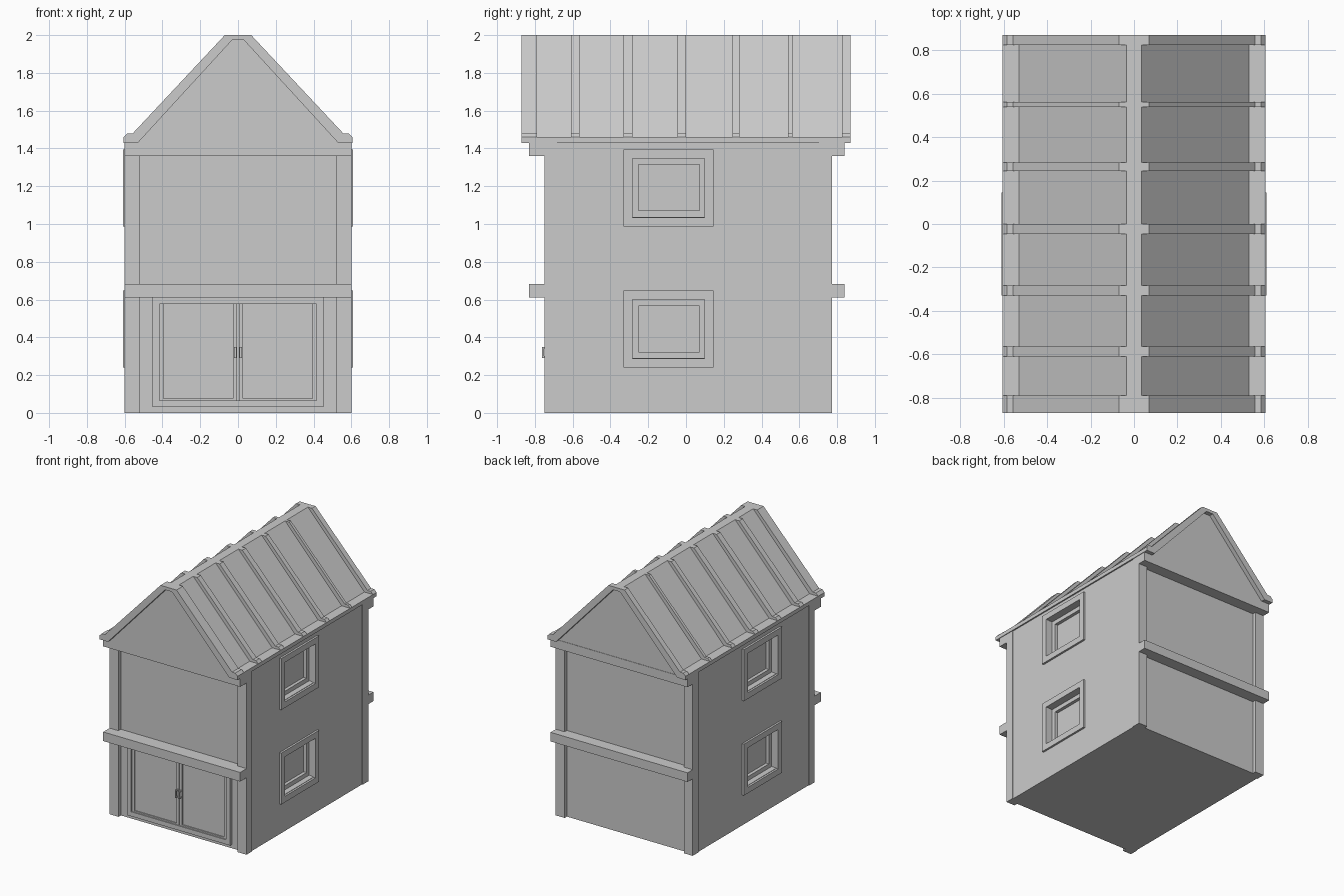
import bpy
import bmesh

cube = bpy.data.objects.get("Cube")
if cube:
    bpy.data.objects.remove(cube, do_unlink=True)

# One plain grey for the whole building
grey = bpy.data.materials.new("plain_grey")
grey.use_nodes = True
COLOUR = (0.6, 0.6, 0.6, 1)
grey.diffuse_color = COLOUR
grey.node_tree.nodes["Principled BSDF"].inputs["Base Color"].default_value = COLOUR


def finish(name, bm):
    bmesh.ops.recalc_face_normals(bm, faces=bm.faces)
    mesh = bpy.data.meshes.new(name)
    bm.to_mesh(mesh)
    bm.free()
    mesh.materials.append(grey)
    ob = bpy.data.objects.new(name, mesh)
    bpy.context.collection.objects.link(ob)
    return ob


def add_box(bm, x, y, z):
    verts = bmesh.ops.create_cube(bm, size=1)["verts"]
    for v in verts:
        for i, (a, b) in enumerate((x, y, z)):
            v.co[i] = a if v.co[i] < 0 else b


def boxes(name, spans):
    bm = bmesh.new()
    for span in spans:
        add_box(bm, *span)
    return finish(name, bm)


def flip(span):
    return (-span[1], -span[0])


def ring(u, v, w):
    """Four bars of width w filling the border of the rectangle u by v."""
    (u0, u1), (v0, v1) = u, v
    return [(u, (v0, v0 + w)), (u, (v1 - w, v1)),
            ((u0, u0 + w), (v0 + w, v1 - w)), ((u1 - w, u1), (v0 + w, v1 - w))]


def extrude_profiles(name, profiles, spans):
    """Extrude x-z outlines along each y span."""
    bm = bmesh.new()
    for y0, y1 in spans:
        for outline in profiles:
            face = bm.faces.new([bm.verts.new((x, y0, z)) for x, z in outline])
            ext = bmesh.ops.extrude_face_region(bm, geom=[face])["geom"]
            moved = [g for g in ext if isinstance(g, bmesh.types.BMVert)]
            bmesh.ops.translate(bm, verts=moved, vec=(0, y1 - y0, 0))
    return finish(name, bm)


def mirrored(half):
    return half + [(-x, z) for x, z in reversed(half)]


# Body with window pockets on both sides
WALL_X, FRONT, BACK, EAVE = 0.594, -0.72, 0.745, 1.43
WINDOW_Z = (0.24, 0.988)
body = boxes("house_body", [((-WALL_X, WALL_X), (FRONT, BACK), (0, EAVE))])
pocket = (WALL_X - 0.07, 0.7)
cutter = boxes("window_cutter", [
    (side, (-0.285, 0.105), (z + 0.05, z + 0.36))
    for z in WINDOW_Z for side in (pocket, flip(pocket))])
cutter.hide_render = True
mod = body.modifiers.new("window_pockets", "BOOLEAN")
mod.operation = "DIFFERENCE"
mod.solver = "EXACT"
mod.object = cutter
bpy.context.view_layer.objects.active = body
bpy.ops.object.modifier_apply(modifier=mod.name)
bpy.data.objects.remove(cutter, do_unlink=True)

# Window surrounds and sunken sashes
for label, z in zip(("lower", "upper"), WINDOW_Z):
    for side_name, sign in (("left", 1), ("right", -1)):
        def side(a, b):
            return (a, b) if sign > 0 else (-b, -a)
        outer = ring((-0.33, 0.145), (z, z + 0.407), 0.047)
        boxes(f"{label}_{side_name}_window_surround",
              [(side(0.58, 0.61), y, zz) for y, zz in outer])
        sash = ring((-0.286, 0.106), (z + 0.049, z + 0.361), 0.034)
        boxes(f"{label}_{side_name}_window_sash",
              [(side(0.52, 0.55), y, zz) for y, zz in sash])

# Corner posts
post_x = (0.522, 0.6)
boxes("corner_posts", [
    (x, y, (0, EAVE))
    for x in (post_x, flip(post_x)) for y in ((-0.75, -0.683), (0.703, 0.773))])

# Horizontal beams across front and back
for label, z in (("lower", (0.61, 0.682)), ("upper", (1.36, EAVE))):
    boxes(f"{label}_front_beam", [((-0.6, 0.6), (-0.83, -0.7), z)])
    boxes(f"{label}_back_beam", [((-0.6, 0.6), (0.72, 0.838), z)])

# Double door: frame, leaves, raised leaf borders and handles
boxes("door_frame", [(x, (-0.743, -0.7), z)
                     for x, z in ring((-0.452, 0.452), (0.03, 0.612), 0.036)])
leaf = (0.004, 0.416)
for name, x in (("left", leaf), ("right", flip(leaf))):
    boxes(f"{name}_door_leaf", [(x, (-0.727, -0.7), (0.055, 0.6))])
    boxes(f"{name}_door_border", [(bx, (-0.735, -0.71), z)
                                  for bx, z in ring(x, (0.055, 0.598), 0.022)])
    grip = (0.008, 0.02) if name == "left" else (-0.02, -0.008)
    boxes(f"{name}_door_handle", [
        (grip, (-0.762, -0.753), (0.29, 0.35)),
        (grip, (-0.756, -0.73), (0.29, 0.3)),
        (grip, (-0.756, -0.73), (0.34, 0.35))])

# Roof shell, closed gables and raised ribs
inner = [(0.53, EAVE), (0.03, 1.975)]
shell = mirrored([(0.605, EAVE), (0.605, 1.46), (0.53, 1.46), (0.035, 2)])
shell += [(-x, z) for x, z in inner] + inner[::-1]
extrude_profiles("roof_shell", [shell], [(-0.87, 0.87)])
extrude_profiles("gable_walls", [mirrored(inner)], [(-0.835, 0.835)])
rib = [(0.035, 2), (0.07, 2), (0.557, 1.48), (0.585, 1.48),
       (0.605, 1.46), (0.53, 1.46)]
extrude_profiles("roof_ribs", [rib, [(-x, z) for x, z in rib]], [
    (-0.87, -0.79), (-0.61, -0.565), (-0.33, -0.283), (-0.045, 0),
    (0.245, 0.283), (0.54, 0.563), (0.825, 0.87)])
